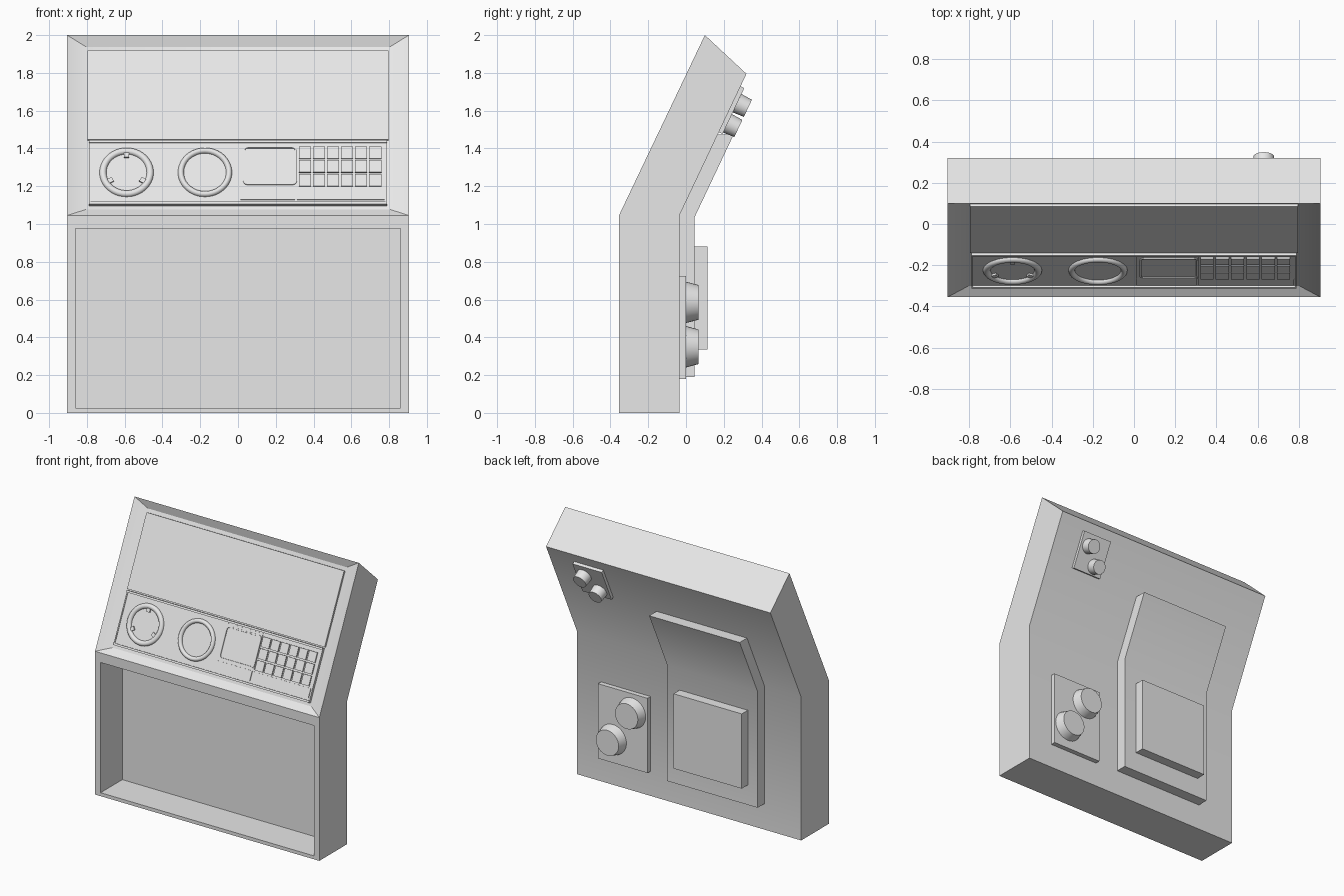
import bpy, bmesh, math
from mathutils import Matrix, Vector

cube = bpy.data.objects.get("Cube")
if cube:
    bpy.data.objects.remove(cube)

GREY = (0.8, 0.8, 0.8, 1)
mat = bpy.data.materials.new("light grey")
mat.use_nodes = True
mat.diffuse_color = GREY
mat.node_tree.nodes["Principled BSDF"].inputs["Base Color"].default_value = GREY


def finish(name, bm, frame=Matrix()):
    """Turn a bmesh into a shaded object placed in the given frame."""
    bm.transform(frame)
    bmesh.ops.recalc_face_normals(bm, faces=bm.faces)
    me = bpy.data.meshes.new(name)
    bm.to_mesh(me)
    bm.free()
    me.materials.append(mat)
    ob = bpy.data.objects.new(name, me)
    bpy.context.collection.objects.link(ob)
    bpy.ops.object.select_all(action='DESELECT')
    ob.select_set(True)
    bpy.context.view_layer.objects.active = ob
    bpy.ops.object.shade_smooth_by_angle(angle=math.radians(30))
    return ob


def surface(y, z, up_y, up_z, side):
    """Frame on a panel: local x across, y up the slope, z out of it."""
    up = Vector((0, up_y, up_z)).normalized()
    out = Vector((0, up.z, -up.y)) * side
    m = Matrix((Vector((1, 0, 0)), up, out)).transposed().to_4x4()
    m.translation = (0, y, z)
    return m


def add_box(bm, x, v, h):
    geom = bmesh.ops.create_cube(bm, size=1)["verts"]
    for p in geom:
        p.co = [lim[c > 0] for lim, c in zip((x, v, h), p.co)]
    return geom


def box(name, frame, x, v, h):
    bm = bmesh.new()
    add_box(bm, x, v, h)
    return finish(name, bm, frame)


def knob(name, frame, x, v, h, r0, r1):
    bm = bmesh.new()
    bmesh.ops.create_cone(bm, cap_ends=True, segments=32, radius1=r0, radius2=r1,
                          depth=h[1] - h[0])
    bmesh.ops.translate(bm, verts=bm.verts, vec=(x, v, (h[0] + h[1]) / 2))
    return finish(name, bm, frame)


def prism(bm, profile, x):
    """Extrude a side profile of (y, z) points across x; return side faces."""
    rows = [[bm.verts.new((s, y, z)) for y, z in profile] for s in x]
    n = len(profile)
    for row in rows:
        bm.faces.new(row)
    return [bm.faces.new((rows[0][i], rows[0][(i + 1) % n],
                          rows[1][(i + 1) % n], rows[1][i])) for i in range(n)]


# Cabinet shell: bent profile, dished upper front, deep lower recess
bm = bmesh.new()
W = 0.905
sides = prism(bm, [(-.355, 0), (-.355, 1.045), (.10, 2.0),
                   (.32, 1.795), (-.035, 1.045), (-.035, 0)], (-W, W))
bmesh.ops.recalc_face_normals(bm, faces=bm.faces)
lower, upper = sides[0], sides[1]
bmesh.ops.inset_individual(bm, faces=[upper], thickness=.075, depth=-.035)
for p in upper.verts:
    p.co.x = math.copysign(.803, p.co.x)
bmesh.ops.inset_individual(bm, faces=[lower], thickness=.04)
for p in lower.verts:
    p.co.x = math.copysign(.86, p.co.x)
    p.co.z = .975 if p.co.z > .5 else .025
bmesh.ops.inset_individual(bm, faces=[lower], thickness=0, depth=-.25)
finish("cabinet_shell", bm)

# Upper front: local heights are negative, inside the dish
FRONT = surface(-.355, 1.045, .455, .955, -1)
FLOOR, FACE, TOP = -.036, -.020, -.010


def V(z):
    """Distance up the slope for a height above the ground."""
    return (z - 1.0385) / .903


def span(z0, z1):
    return V(z0), V(z1)


box("display_panel", FRONT, (-.797, .797), span(1.45, 1.922), (FLOOR, FACE))
box("control_panel", FRONT, (-.79, .79), span(1.105, 1.443), (FLOOR, FACE))

# Raised rails round the control panel
bm = bmesh.new()
for z0, z1, h in ((1.43, 1.443, TOP), (1.105, 1.118, TOP)):
    add_box(bm, (-.79, .79), span(z0, z1), (FACE, h))
for x in (-.79, .782):
    add_box(bm, (x, x + .008), span(1.118, 1.43), (FACE, FACE + .005))
finish("control_panel_rails", bm, FRONT)

# Dials: rounded rings, the first with three pointer tabs
for name, x, inner in (("left_dial", -.59, .107), ("right_dial", -.175, .112)):
    bm = bmesh.new()
    mid, half = (inner + .143) / 2, (.143 - inner) / 2
    rim = [bm.verts.new((mid + half * math.cos(math.pi * i / 8), 0,
                         .017 * math.sin(math.pi * i / 8))) for i in range(9)]
    edges = [bm.edges.new(pair) for pair in zip(rim, rim[1:])]
    bmesh.ops.spin(bm, geom=rim + edges, cent=(0, 0, 0), axis=(0, 0, 1),
                   angle=math.tau, steps=48, use_merge=True)
    bmesh.ops.remove_doubles(bm, verts=bm.verts, dist=.0005)
    if name == "left_dial":
        for k in range(3):
            tab = add_box(bm, (-.013, .013), (.085, .112), (0, .011))
            bmesh.ops.rotate(bm, verts=tab, cent=(0, 0, 0),
                             matrix=Matrix.Rotation(math.tau * k / 3, 3, 'Z'))
    finish(name, bm, FRONT @ Matrix.Translation((x, V(1.275), FACE)))

# Small monitor: backing plate and a rounded bezel around a sunken screen
box("monitor_plate", FRONT, (.01, .312), span(1.2, 1.425), (FACE, FACE + .004))
bm = bmesh.new()
add_box(bm, (.027, .312), span(1.207, 1.41), (FACE, TOP))
posts = [e for e in bm.edges if abs(e.verts[0].co.z - e.verts[1].co.z) > .005]
bmesh.ops.bevel(bm, geom=posts, offset=.025, segments=5, profile=.5, affect='EDGES')
bmesh.ops.recalc_face_normals(bm, faces=bm.faces)
screen = max(bm.faces, key=lambda f: f.calc_center_median().z)
bmesh.ops.inset_individual(bm, faces=[screen], thickness=.009)
bmesh.ops.inset_individual(bm, faces=[screen], thickness=.001, depth=-.005)
finish("monitor", bm, FRONT)

# Keypad, six columns by three rows
bm = bmesh.new()
for col in range(6):
    for row in range(3):
        x, z = .322 + .0745 * col, 1.2 + .0725 * row
        add_box(bm, (x, x + .064), span(z, z + .063), (FACE, TOP))
finish("keypad_keys", bm, FRONT)

# Label strips under the monitor and keypad
for name, x0, x1, z1 in (("monitor_strip", .012, .303, 1.192),
                         ("keypad_strip", .312, .776, 1.19)):
    box(name, FRONT, (x0, x1), span(1.13, z1), (FACE, FACE + .006))

# Bent rear housing and the box on it
bm = bmesh.new()
prism(bm, [(-.04, .19), (.045, .19), (.045, 1.035), (.253, 1.475),
           (.165, 1.475), (-.04, 1.045)], (-.61, .12))
finish("rear_housing", bm)

BACK = surface(-.035, 0, 0, 1, 1)
box("rear_box", BACK, (-.53, .02), (.335, .88), (.075, .15))

# Lower rear connector plate with two tapered knobs
box("lower_knob_plate", BACK, (.31, .71), (.18, .725), (-.005, .035))
for name, x, z in (("lower_knob_a", .435, .585), ("lower_knob_b", .59, .35)):
    knob(name, BACK, x, z, (.033, .1), .11, .092)

# Upper rear connector plate on the overhang
REAR_SLOPE = surface(-.035, 1.045, .355, .75, 1)
box("upper_knob_plate", REAR_SLOPE, (.465, .70), (.488, .757), (-.005, .022))
for name, x, v in (("upper_knob_a", .63, .668), ("upper_knob_b", .54, .55)):
    knob(name, REAR_SLOPE, x, v, (.02, .085), .054, .05)
